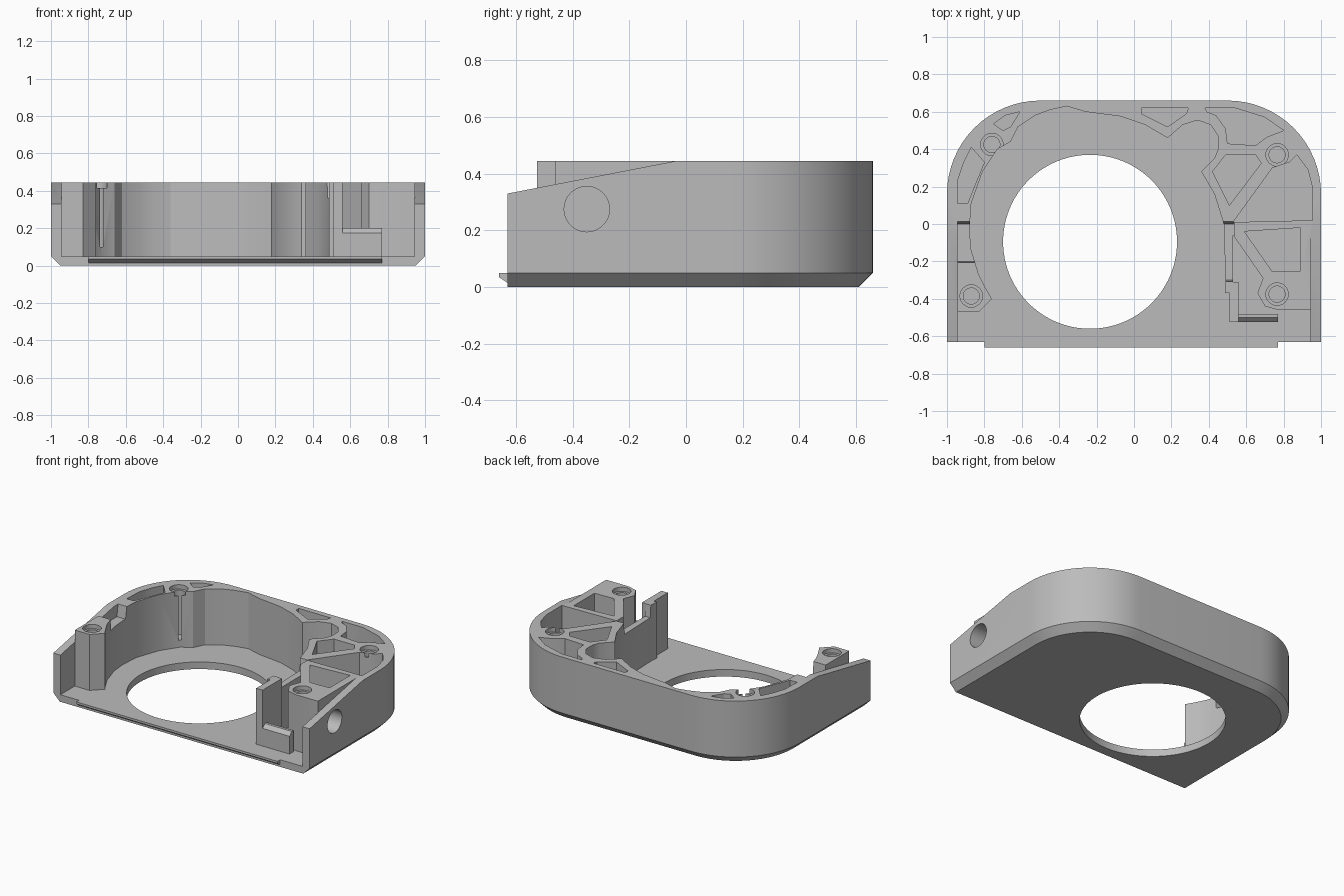
import bpy, bmesh
from math import sin, cos, pi, radians

if "Cube" in bpy.data.objects:
    bpy.data.objects.remove(bpy.data.objects["Cube"])

TOP, FLOOR, OVER = 0.445, 0.05, 0.6

grey = bpy.data.materials.new("plain grey")
grey.use_nodes = True
grey.diffuse_color = (0.5, 0.5, 0.5, 1)
grey.node_tree.nodes["Principled BSDF"].inputs["Base Color"].default_value = (0.5, 0.5, 0.5, 1)


def loft(name, rings):
    """Closed solid through matching rings of 3D points."""
    bm = bmesh.new()
    loops = [[bm.verts.new(p) for p in ring] for ring in rings]
    n = len(loops[0])
    bm.faces.new(loops[0])
    bm.faces.new(loops[-1])
    for a, b in zip(loops, loops[1:]):
        for i in range(n):
            j = (i + 1) % n
            bm.faces.new((a[i], a[j], b[j], b[i]))
    bmesh.ops.recalc_face_normals(bm, faces=bm.faces)
    mesh = bpy.data.meshes.new(name)
    bm.to_mesh(mesh)
    bm.free()
    mesh.materials.append(grey)
    ob = bpy.data.objects.new(name, mesh)
    bpy.context.collection.objects.link(ob)
    return ob


def prism(name, pts, lo, hi, along="z"):
    """Extrude a flat profile: xy profile along z, or yz profile along x."""
    if along == "z":
        return loft(name, [[(a, b, h) for a, b in pts] for h in (lo, hi)])
    return loft(name, [[(h, a, b) for a, b in pts] for h in (lo, hi)])


def circle(cx, cy, r, n=48):
    return [(cx + r * cos(2 * pi * i / n), cy + r * sin(2 * pi * i / n)) for i in range(n)]


def rect(x0, x1, y0, y1):
    return [(x0, y0), (x1, y0), (x1, y1), (x0, y1)]


def cut(target, cutter):
    """Subtract a cutter and throw it away."""
    mod = target.modifiers.new("cut", "BOOLEAN")
    mod.operation, mod.solver, mod.object = "DIFFERENCE", "EXACT", cutter
    bpy.context.view_layer.update()
    deps = bpy.context.evaluated_depsgraph_get()
    mesh = bpy.data.meshes.new_from_object(target.evaluated_get(deps))
    target.modifiers.clear()
    target.data = mesh
    bpy.data.objects.remove(cutter)


def outline(inset, z, n=16):
    """Square front, rounded back corners."""
    r, w = 0.5 - inset, 1 - inset
    ring = [(-w, -0.63, z), (w, -0.63, z)]
    for side, start in ((0.5, 0), (-0.5, pi / 2)):
        for i in range(n + 1):
            a = start + pi / 2 * i / n
            ring.append((side + r * cos(a), 0.16 + r * sin(a), z))
    return ring


# Outer shell with chamfered underside
housing = loft("housing", [outline(0.05, 0), outline(0, FLOOR), outline(0, TOP)])

# Main chamber, open at the front, running round the bosses and thin wall
left_side = [(-.945, -.8), (-.945, -.47), (-.83, -.47), (-.76, -.4), (-.8, -.33),
             (-.83, -.27), (-.87, -.14), (-.88, -.03), (-.87, .11), (-.81, .28), (-.73, .4)]
back_side = [(-.66, .44), (-.62, .52), (-.53, .58), (-.45, .61), (-.36, .63), (-.26, .6),
             (-.07, .575), (.06, .53), (.18, .46), (.26, .53), (.34, .555), (.41, .53),
             (.45, .47), (.45, .4), (.43, .35), (.36, .28)]
right_side = [(.43, .16), (.48, 0), (.49, -.32), (.487, -.37), (.51, -.37), (.51, -.525),
              (.56, -.525), (.56, -.31), (.53, -.31), (.53, -.06), (.69, -.29), (.66, -.37),
              (.7, -.44), (.77, -.46), (.945, -.46), (.945, -.8)]
cut(housing, prism("chamber_cutter", left_side + back_side + right_side, FLOOR, OVER))

# Weight-saving pockets
pockets = [
    [(.53, .01), (.74, .3), (.83, .33), (.87, .37), (.93, .29), (.955, .19), (.955, .02)],
    [(.59, -.04), (.89, -.02), (.89, -.25), (.74, -.255)],
    [(.38, .62), (.54, .62), (.7, .57), (.8, .5), (.71, .465), (.65, .42), (.5, .43),
     (.49, .51), (.44, .58), (.39, .6)],
    [(.49, .37), (.65, .37), (.68, .325), (.53, .08), (.42, .28)],
    [(.04, .62), (.29, .62), (.28, .59), (.18, .52), (.04, .59)],
    [(-.75, .535), (-.69, .58), (-.61, .6), (-.66, .52), (-.7, .5)],
    [(-.945, .11), (-.94, .24), (-.91, .33), (-.87, .41), (-.8, .33), (-.85, .21), (-.89, .11)],
]
# Keep the spoke between the two right-hand pockets
pockets[3][3] = (.51, .1)
for pts in pockets:
    cut(housing, prism("pocket_cutter", pts, FLOOR, OVER))

# Screw holes with a shallow counterbore
for x, y in ((.765, .37), (.765, -.375), (-.76, .425), (-.87, -.385)):
    cut(housing, prism("counterbore_cutter", circle(x, y, .06, 32), TOP - .03, OVER))
    cut(housing, prism("screw_cutter", circle(x, y, .043, 32), .1, OVER))

# Large round opening in the floor
cut(housing, prism("opening_cutter", circle(-.235, -.095, .465, 96), -.1, .2))

# Sloping tops of both outer walls
slope = [(-.8, .297), (-.035, TOP), (-.035, OVER), (-.8, OVER)]
for lo, hi in ((-1.1, -.945), (.945, 1.1)):
    cut(housing, prism("slope_cutter", slope, lo, hi, "x"))

# Lowered notches in the inner walls, with slanted ends
for lo, hi, front in ((-.945, -.85, -.2), (.47, .535, -.3)):
    notch = [(front, .36), (.0, .36), (.035, OVER), (front - .02, OVER)]
    cut(housing, prism("notch_cutter", notch, lo, hi, "x"))

# Round hole in the left wall
cut(housing, prism("side_hole_cutter", circle(-.35, .275, .08), .89, 1.1, "x"))

# Front locating lip and small ledge by the front boss
lip = prism("front_lip", [(-.62, FLOOR), (-.66, FLOOR), (-.66, .035), (-.63, .015), (-.62, .015)],
            -.8, .77, "x")
ledge = prism("ledge", [(-.525, .04), (-.525, .175), (-.5, .2), (-.48, .2), (-.48, .04)],
              .555, .77, "x")

# Smooth curved walls, keep hard edges
for ob in bpy.context.selected_objects:
    ob.select_set(False)
housing.select_set(True)
bpy.context.view_layer.objects.active = housing
bpy.ops.object.shade_smooth_by_angle(angle=radians(28))
